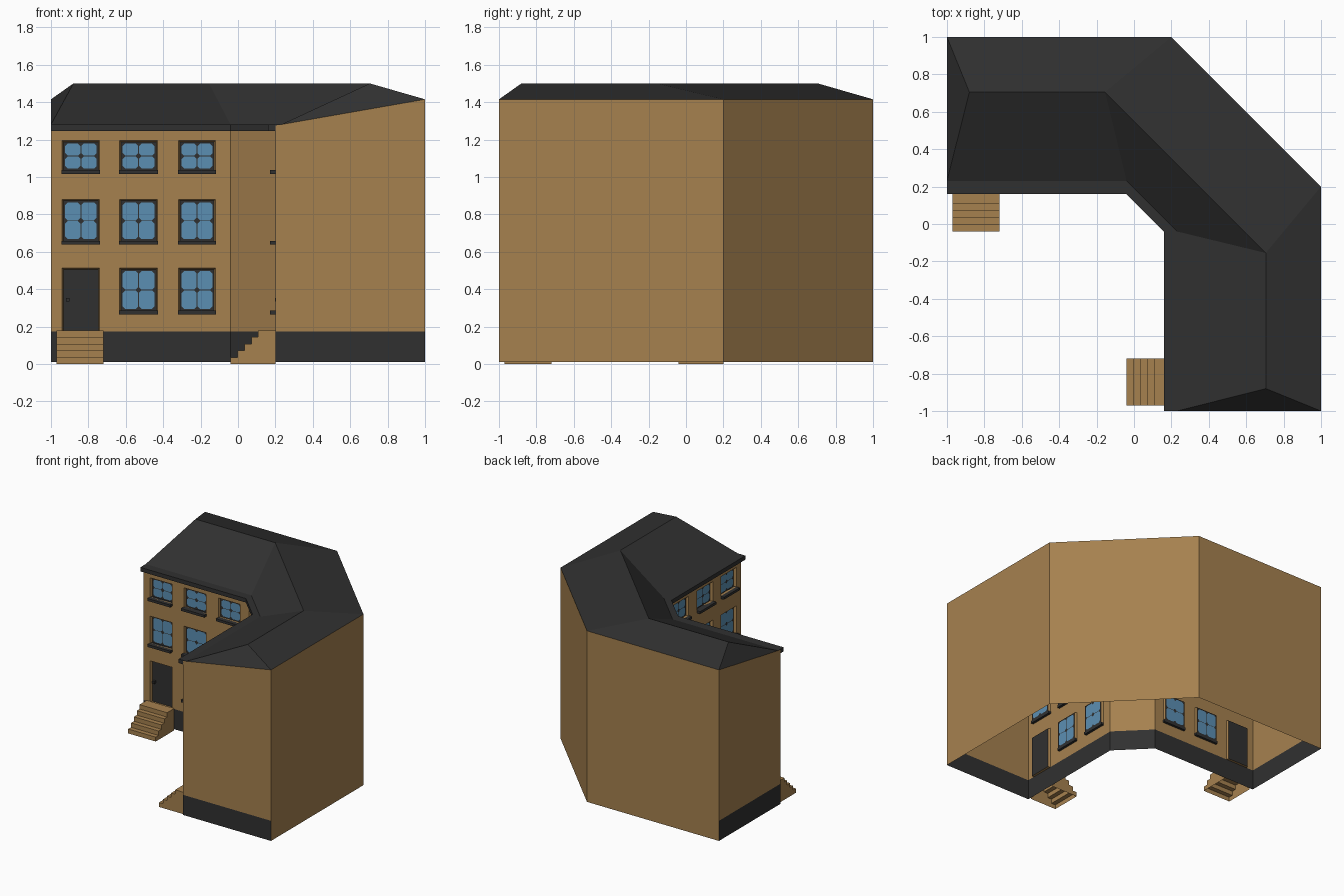
import bpy, bmesh
from mathutils import Vector

if "Cube" in bpy.data.objects:
    bpy.data.objects.remove(bpy.data.objects["Cube"])


def material(name, rgb):
    m = bpy.data.materials.new(name)
    m.diffuse_color = (*rgb, 1)
    m.use_nodes = True
    m.node_tree.nodes["Principled BSDF"].inputs["Base Color"].default_value = m.diffuse_color
    return m


MATS = [material("tan_plaster", (0.38, 0.22, 0.078)),
        material("charcoal", (0.03, 0.03, 0.03)),
        material("blue_glass", (0.105, 0.275, 0.45))]
TAN, DARK, BLUE = range(3)
FRONT, UP, DOWN = (0, -1, 0), (0, 0, 1), (0, 0, -1)
LEFT, RIGHT, BACK = (-1, 0, 0), (1, 0, 0), (0, 1, 0)


class Part:
    """Collects faces of the left wing; each is mirrored across the x = y plane."""

    def __init__(self, name):
        self.name, self.bm = name, bmesh.new()

    def poly(self, pts, mat, out):
        pts = [Vector(p) for p in pts]
        n = Vector()
        for a, b in zip(pts, pts[1:] + pts[:1]):
            n += a.cross(b)
        if n.dot(Vector(out)) < 0:
            pts.reverse()
        swapped = [Vector((p.y, p.x, p.z)) for p in reversed(pts)]
        for loop in (pts, swapped):
            f = self.bm.faces.new([self.bm.verts.new(p) for p in loop])
            f.material_index = mat

    def wall(self, a, b, z0, z1, mat, out):
        self.poly([(*a, z0), (*b, z0), (*b, z1), (*a, z1)], mat, out)

    def box(self, x0, x1, y0, y1, z0, z1, mat):
        self.wall((x0, y0), (x1, y0), z0, z1, mat, FRONT)
        self.wall((x0, y1), (x1, y1), z0, z1, mat, BACK)
        self.wall((x0, y0), (x0, y1), z0, z1, mat, LEFT)
        self.wall((x1, y0), (x1, y1), z0, z1, mat, RIGHT)
        for z, d in ((z0, DOWN), (z1, UP)):
            self.poly([(x0, y0, z), (x1, y0, z), (x1, y1, z), (x0, y1, z)], mat, d)

    def finish(self):
        bmesh.ops.remove_doubles(self.bm, verts=self.bm.verts, dist=1e-4)
        me = bpy.data.meshes.new(self.name)
        self.bm.to_mesh(me)
        self.bm.free()
        for m in MATS:
            me.materials.append(m)
        bpy.context.collection.objects.link(bpy.data.objects.new(self.name, me))


WY, DEPTH = 0.2, 0.02            # facade plane and recess depth
Z0, BASE, TOP, BACK_TOP = 0.01, 0.175, 1.28, 1.415
COLS = [(-0.94, -0.74), (-0.633, -0.43), (-0.318, -0.12)]
ROWS = [(0.285, 0.513), (0.658, 0.88), (1.036, 1.195)]
DOOR = (*COLS[0], BASE, 0.513)
WINDOWS = [(*c, *r) for c in COLS for r in ROWS if (c, r) != (COLS[0], ROWS[0])]

# Walls: courtyard facade as a grid with openings left out
walls = Part("walls")
xs = [-1] + [x for c in COLS for x in c] + [-0.04]
zs = [Z0, BASE] + [z for r in ROWS for z in r] + [TOP]
for x0, x1 in zip(xs, xs[1:]):
    for z0, z1 in zip(zs, zs[1:]):
        cx, cz = (x0 + x1) / 2, (z0 + z1) / 2
        if any(a < cx < b and c < cz < d for a, b, c, d in WINDOWS + [DOOR]):
            continue
        walls.wall((x0, WY), (x1, WY), z0, z1, DARK if cz < BASE else TAN, FRONT)
# Inner corner wall, end wall with dark base, plain outer walls
for z0, z1, m in ((Z0, BASE, DARK), (BASE, TOP, TAN)):
    walls.wall((-0.04, WY), (0.08, 0.08), z0, z1, m, (-1, -1, 0))
walls.wall((-1, WY), (-1, 1), Z0, BASE, DARK, LEFT)
walls.poly([(-1, WY, BASE), (-1, 1, BASE), (-1, 1, BACK_TOP), (-1, WY, 1.275)], TAN, LEFT)
walls.wall((-1, 1), (0.2, 1), Z0, BACK_TOP, TAN, BACK)
walls.wall((0.2, 1), (0.6, 0.6), Z0, BACK_TOP, TAN, (1, 1, 0))


def reveal(x0, x1, z0, z1, t=0.007):
    """Splayed reveal of an opening; returns the recessed rectangle."""
    y = WY + DEPTH
    a = [(x0, WY, z0), (x1, WY, z0), (x1, WY, z1), (x0, WY, z1)]
    b = [(x0 + t, y, z0), (x1 - t, y, z0), (x1 - t, y, z1 - t), (x0 + t, y, z1 - t)]
    for i in range(4):
        j = (i + 1) % 4
        walls.poly([a[i], a[j], b[j], b[i]], TAN, FRONT)
    return x0 + t, x1 - t, z0, z1 - t, y


# Windows: four panes with clipped corners in a dark frame
glazing, sills = Part("windows"), Part("window_sills")
EDGE, BAR, CLIP = 0.009, 0.002, 0.014


def pane(x0, x1, z0, z1, left, low, y):
    px0, px1 = (x0 + EDGE, x1 - BAR) if left else (x0 + BAR, x1 - EDGE)
    pz0, pz1 = (z0 + EDGE, z1 - BAR) if low else (z0 + BAR, z1 - EDGE)
    c, outer = CLIP, [(x0, y, z0), (x1, y, z0), (x1, y, z1), (x0, y, z1)]
    p = [(px0, y, pz0 + c), (px0 + c, y, pz0), (px1 - c, y, pz0), (px1, y, pz0 + c),
         (px1, y, pz1 - c), (px1 - c, y, pz1), (px0 + c, y, pz1), (px0, y, pz1 - c)]
    glazing.poly(p, BLUE, FRONT)
    for i in range(4):
        j = (i + 1) % 4
        glazing.poly([outer[i], p[2 * i], p[2 * i + 1]], DARK, FRONT)
        glazing.poly([outer[i], outer[j], p[2 * j], p[2 * i + 1]], DARK, FRONT)


for w in WINDOWS:
    x0, x1, z0, z1, y = reveal(*w)
    xm, zm = (x0 + x1) / 2, (z0 + z1) / 2
    for a, b, left in ((x0, xm, True), (xm, x1, False)):
        for c, d, low in ((z0, zm, True), (zm, z1, False)):
            pane(a, b, c, d, left, low, y)
    sills.box(w[0] - 0.003, w[1] + 0.003, WY - 0.03, WY + DEPTH, w[2] - 0.02, w[2], DARK)

# Doors with knobs
doors = Part("doors")
x0, x1, z0, z1, y = reveal(*DOOR)
doors.wall((x0, y), (x1, y), z0, z1, DARK, FRONT)
doors.box(-0.92, -0.9, y - 0.022, y, 0.333, 0.353, DARK)

# Entrance steps: hollow underneath
steps = Part("entrance_steps")
sx0, sx1, n, rise = -0.97, -0.72, 5, 0.036
ys = [-0.04, -0.003, 0.034, 0.071, 0.108, WY]
for i in range(n):
    ya, yb, za, zb = ys[i], ys[i + 1], i * rise, (i + 1) * rise
    steps.wall((sx0, ya), (sx1, ya), za, zb, TAN, FRONT)
    steps.poly([(sx0, ya, zb), (sx1, ya, zb), (sx1, yb, zb), (sx0, yb, zb)], TAN, UP)
    for x, d in ((sx0, LEFT), (sx1, RIGHT)):
        steps.wall((x, ya), (x, yb), 0, zb, TAN, d)

# Cornice along the courtyard eaves
cornice = Part("cornice")
A = [(-1, 0.16), (-0.04, 0.16), (0.06, 0.06)]
B = [(-1, 0.23), (-0.04, 0.23), (0.095, 0.095)]
C0, C1 = 1.247, 1.28
for i in range(2):
    cornice.wall(A[i], A[i + 1], C0, C1, DARK, (-0.1, -1, 0))
    for z, d in ((C0, DOWN), (C1, UP)):
        cornice.poly([(*q, z) for q in (A[i], A[i + 1], B[i + 1], B[i])], DARK, d)
cornice.wall(A[0], B[0], C0, C1, DARK, LEFT)

# Hipped roof: eaves, ridge and outer edge
roof = Part("roof")
eave = [(*p, C1) for p in B]
ridge = [(-0.88, 0.705, 1.5), (-0.155, 0.705, 1.5), (0.275, 0.275, 1.5)]
rim = [(-1, 1, BACK_TOP), (0.2, 1, BACK_TOP), (0.6, 0.6, BACK_TOP)]
for i in range(2):
    roof.poly([eave[i], eave[i + 1], ridge[i + 1], ridge[i]], DARK, UP)
    roof.poly([rim[i], rim[i + 1], ridge[i + 1], ridge[i]], DARK, UP)
roof.poly([rim[0], eave[0], ridge[0]], DARK, UP)

for part in (walls, glazing, sills, doors, steps, cornice, roof):
    part.finish()
